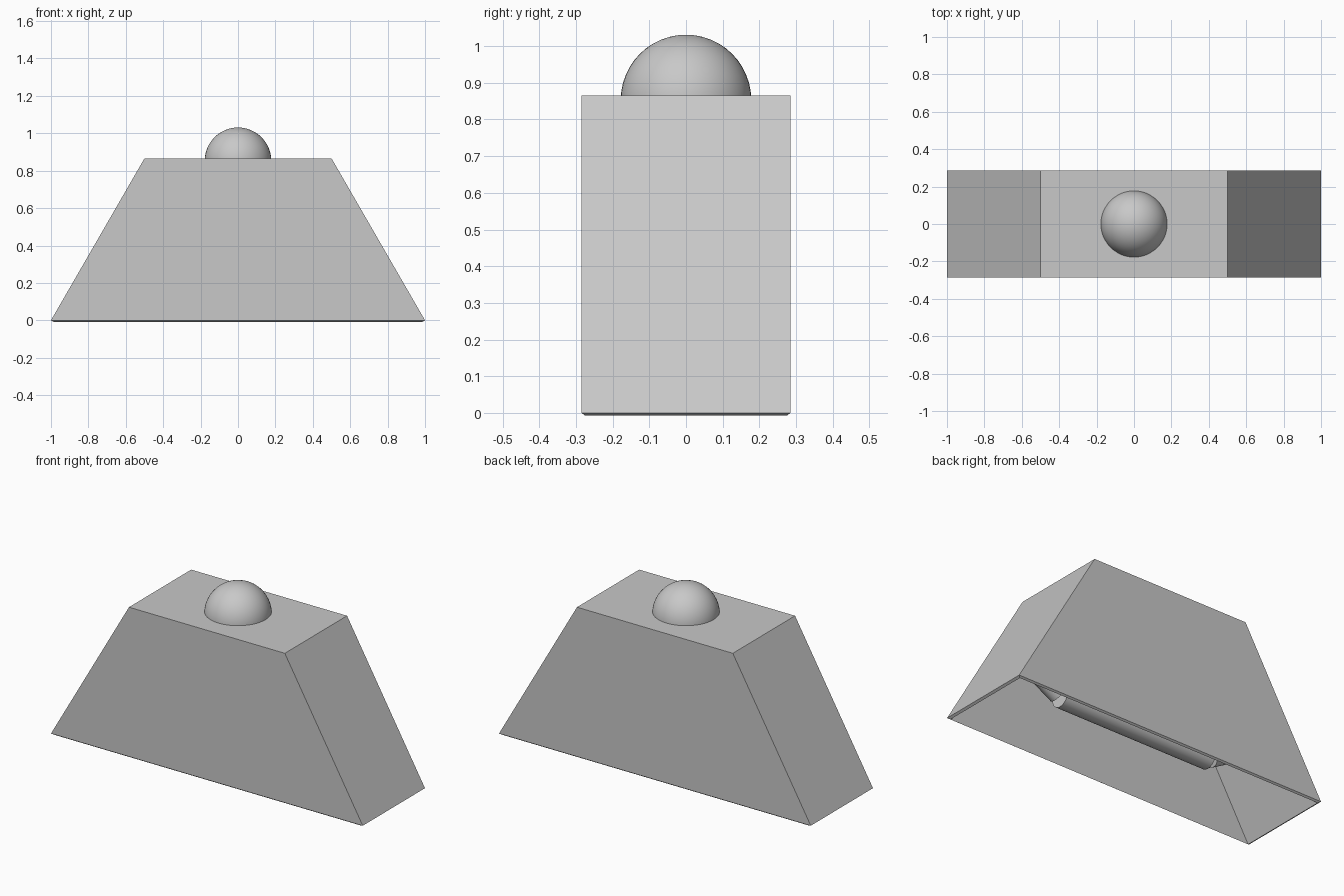
import bpy, bmesh, math
from mathutils import Vector

if "Cube" in bpy.data.objects:
    bpy.data.objects.remove(bpy.data.objects["Cube"], do_unlink=True)

grey = bpy.data.materials.new("plain_grey")
grey.use_nodes = True
grey.diffuse_color = (0.58, 0.58, 0.58, 1)
grey.node_tree.nodes["Principled BSDF"].inputs["Base Color"].default_value = grey.diffuse_color

HALF_DEPTH, HEIGHT = 0.285, 0.866


def finish(obj, name, smooth=False):
    obj.name = obj.data.name = name
    obj.data.materials.append(grey)
    if smooth:
        bpy.ops.object.shade_smooth_by_angle()
    return obj


def rod(name, start, end, radius):
    start, end = Vector(start), Vector(end)
    axis = end - start
    bpy.ops.mesh.primitive_cylinder_add(
        vertices=32, radius=radius, depth=axis.length, location=(start + end) / 2,
        rotation=axis.to_track_quat('Z', 'Y').to_euler())
    return finish(bpy.context.object, name, True)


# Trapezoid housing: thin walls, open underneath
bm = bmesh.new()
profile = [(-1, 0), (1, 0), (0.5, HEIGHT), (-0.5, HEIGHT)]
front, back = [[bm.verts.new((x, y, z)) for x, z in profile]
               for y in (-HALF_DEPTH, HALF_DEPTH)]
bm.faces.new(front)
bm.faces.new(back[::-1])
for i in (1, 2, 3):
    j = (i + 1) % 4
    bm.faces.new((front[j], front[i], back[i], back[j]))
mesh = bpy.data.meshes.new("housing")
bm.to_mesh(mesh)
bm.free()
housing = bpy.data.objects.new("housing", mesh)
bpy.context.collection.objects.link(housing)
finish(housing, "housing")
walls = housing.modifiers.new("walls", 'SOLIDIFY')
walls.thickness = 0.012
walls.offset = -1
walls.use_even_offset = True

# Ball set into the top
bpy.ops.mesh.primitive_uv_sphere_add(segments=48, ring_count=24, radius=0.178,
                                     location=(0, 0, 0.853))
finish(bpy.context.object, "top_ball", True)

# Inner bar with a stub at each end that meets the sloping wall squarely
RADIUS, BAR_Z, BAR_END = 0.06, 0.19, 0.49
rod("inner_bar", (-BAR_END, 0, BAR_Z), (BAR_END, 0, BAR_Z), RADIUS)
reach = 0.33
for side, name in ((1, "left_stub"), (-1, "right_stub")):
    rod(name, (side * (BAR_END + 0.01), 0, BAR_Z + 0.01),
        (side * (BAR_END + reach * math.cos(math.radians(30))), 0,
         BAR_Z + reach * math.sin(math.radians(30))), RADIUS * 0.9)
